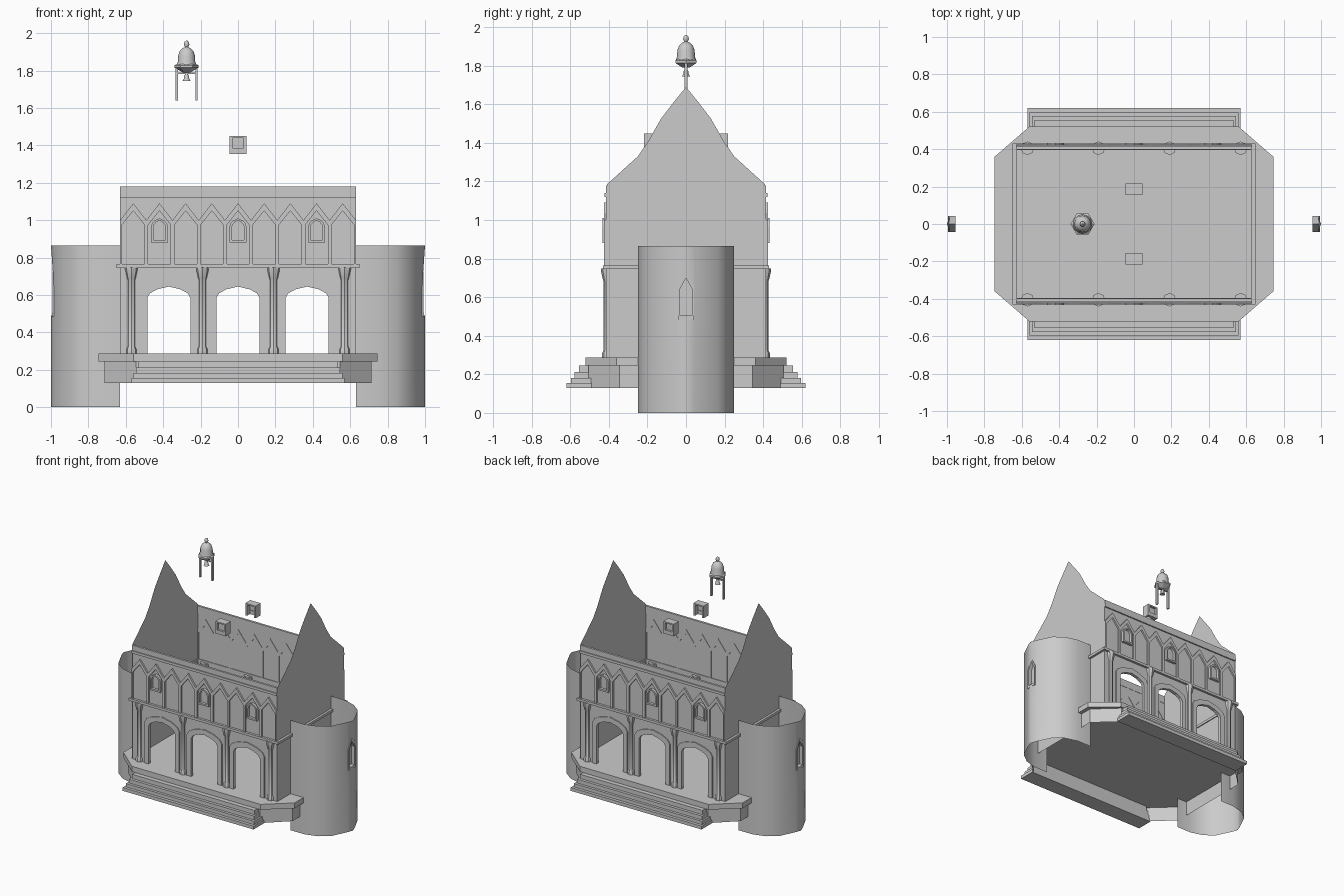
import bpy, bmesh, math

if "Cube" in bpy.data.objects:
    bpy.data.objects.remove(bpy.data.objects["Cube"])

def finish(name, bm, smooth=0, recalc=True):
    if recalc:
        bmesh.ops.recalc_face_normals(bm, faces=bm.faces)
    me = bpy.data.meshes.new(name)
    bm.to_mesh(me)
    bm.free()
    ob = bpy.data.objects.new(name, me)
    bpy.context.collection.objects.link(ob)
    if smooth:
        bpy.context.view_layer.objects.active = ob
        ob.select_set(True)
        bpy.ops.object.shade_smooth_by_angle(angle=math.radians(smooth))
        ob.select_set(False)
    return ob

def prism(bm, pts, axis, a, b, caps=True):
    """Extrude a 2D outline along an axis from a to b."""
    put = {'x': lambda u, v, t: (t, u, v), 'y': lambda u, v, t: (u, t, v),
           'z': lambda u, v, t: (u, v, t)}[axis]
    A = [bm.verts.new(put(u, v, a)) for u, v in pts]
    B = [bm.verts.new(put(u, v, b)) for u, v in pts]
    n = len(pts)
    for i in range(n):
        j = (i + 1) % n
        bm.faces.new((A[i], A[j], B[j], B[i]))
    if caps:
        bm.faces.new(A)
        bm.faces.new(B)

def box(bm, x0, x1, y0, y1, z0, z1):
    prism(bm, [(x0, y0), (x1, y0), (x1, y1), (x0, y1)], 'z', z0, z1)

def lathe(bm, prof, cx, cy, n):
    """Revolve (radius, z) points around a vertical line."""
    rings = [[bm.verts.new((cx + r * math.cos(2 * math.pi * i / n),
                            cy + r * math.sin(2 * math.pi * i / n), z)) for i in range(n)]
             for r, z in prof]
    for p, q in zip(rings, rings[1:]):
        for i in range(n):
            j = (i + 1) % n
            bm.faces.new((p[i], p[j], q[j], q[i]))
    bm.faces.new(rings[0])
    bm.faces.new(rings[-1])

def octagon(x, y, cx, cy):
    return [(x, -cy), (x, cy), (cx, y), (-cx, y), (-x, cy), (-x, -cy), (-cx, -y), (cx, -y)]

def arch(c, w, z0, spring, rise):
    """Low arch outline, left foot to right foot."""
    return [(c - w, z0), (c - w, spring), (c - .88 * w, spring + .4 * rise),
            (c - .55 * w, spring + .75 * rise), (c, spring + rise),
            (c + .55 * w, spring + .75 * rise), (c + .88 * w, spring + .4 * rise),
            (c + w, spring), (c + w, z0)]

def point_arch(c, w, z0, spring, top):
    return [(c - w, z0), (c - w, spring), (c, top), (c + w, spring), (c + w, z0)]

# Floor slab and hollow skirt below it
bm = bmesh.new()
prism(bm, octagon(.745, .52, .56, .36), 'z', .245, .287)
finish("floor_slab", bm)
bm = bmesh.new()
prism(bm, octagon(.715, .505, .545, .345), 'z', .13, .245, caps=False)
finish("base_skirt", bm)

# Facades, front and back
centres = (-.37, 0, .37)
for s, side in ((-1, "front"), (1, "back")):
    # wall sheet with three arched openings
    bm = bmesh.new()
    outline = [(-.63, .287)]
    for c in centres:
        outline += arch(c, .115, .287, .585, .06)
    outline += [(.63, .287), (.63, 1.17), (-.63, 1.17)]
    prism(bm, outline, 'y', s * .4, s * .412)
    finish(side + "_wall", bm)

    # mouldings around the openings
    bm = bmesh.new()
    for c in centres:
        prism(bm, arch(c, .152, .287, .61, .075) + arch(c, .115, .287, .585, .06)[::-1],
              'y', s * .395, s * .42)
    finish(side + "_arch_mouldings", bm)

    # columns with bases and flared capitals
    bm = bmesh.new()
    for x in (-.57, -.19, .19, .57):
        lathe(bm, [(.03, .287), (.03, .31), (.022, .325), (.022, .68), (.026, .69),
                   (.036, .735), (.036, .75)], x, s * .405, 8)
    finish(side + "_columns", bm, 30)

    # row of nine pointed blind arches
    bm = bmesh.new()
    for i in range(9):
        c = (i - 4) * .14
        prism(bm, point_arch(c, .07, .765, 1.0, 1.09) +
              point_arch(c, .06, .765, .975, 1.05)[::-1], 'y', s * .397, s * .425)
    finish(side + "_blind_arches", bm)

    # small upper windows
    bm = bmesh.new()
    for c in (-.42, 0, .42):
        prism(bm, arch(c, .045, .885, .965, .045) + arch(c, .033, .885, .96, .038)[::-1],
              'y', s * .405, s * .432)
        box(bm, c - .045, c + .045, s * .405, s * .432, .88, .893)
    finish(side + "_upper_windows", bm)

    # horizontal mouldings
    bm = bmesh.new()
    box(bm, -.65, .65, s * .395, s * .43, .745, .765)
    box(bm, -.63, .63, s * .398, s * .422, 1.12, 1.14)
    box(bm, -.63, .63, s * .398, s * .415, 1.14, 1.18)
    finish(side + "_cornices", bm)

    # four steps
    bm = bmesh.new()
    for x, y, z0, z1 in ((.57, .62, .13, .156), (.558, .597, .156, .182),
                         (.545, .577, .182, .212), (.532, .555, .212, .245)):
        box(bm, -x, x, s * .49, s * y, z0, z1)
    finish(side + "_steps", bm)

    # dormer: side walls, lid and recessed window, open to the inside
    bm = bmesh.new()
    box(bm, -.045, -.03, s * .155, s * .217, 1.355, 1.45)
    box(bm, .03, .045, s * .155, s * .217, 1.355, 1.45)
    box(bm, -.03, .03, s * .155, s * .217, 1.44, 1.45)
    box(bm, -.03, .03, s * .19, s * .217, 1.355, 1.385)
    box(bm, -.03, .03, s * .195, s * .2, 1.385, 1.44)
    finish(side + "_dormer", bm)

# Ends: gable sheet, band, half-round tower with a pointed window
half = [(.415, .287), (.415, 1.15), (.41, 1.185), (.25, 1.33), (.195, 1.41),
        (.13, 1.525), (.065, 1.61)]
for s, side in ((-1, "left"), (1, "right")):
    bm = bmesh.new()
    pts = half + [(0, 1.69)] + [(-y, z) for y, z in half[::-1]]
    bm.faces.new([bm.verts.new((s * .632, y, z)) for y, z in pts])
    finish(side + "_gable", bm)

    bm = bmesh.new()
    box(bm, s * .625, s * .65, -.43, .43, .745, .765)
    finish(side + "_gable_band", bm)

    # tower shell in vertical strips, with a notch in the middle strip
    bm = bmesh.new()
    plan = [(.63, .25), (.75, .25), (.85, .222), (.925, .165), (.985, .042)]
    for k in (-1, 1):
        for (x0, y0), (x1, y1) in zip(plan, plan[1:]):
            bm.faces.new([bm.verts.new((s * x, k * y, z)) for x, y, z in
                          ((x0, y0, 0), (x1, y1, 0), (x1, y1, .865), (x0, y0, .865))])
        # half of the centre strip: below and above the window
        for strip in (((.985, .042, 0), (1, 0, 0), (1, 0, .49), (.985, .042, .49)),
                      ((.985, .042, .65), (.99, 0, .725), (1, 0, .865), (.985, .042, .865))):
            bm.faces.new([bm.verts.new((s * x, k * y, z)) for x, y, z in strip])
    bmesh.ops.remove_doubles(bm, verts=bm.verts, dist=.0005)
    finish(side + "_tower", bm, 40)

    # window surround and recessed pane
    bm = bmesh.new()
    prism(bm, point_arch(0, .042, .49, .65, .725) + point_arch(0, .03, .49, .645, .7)[::-1],
          'x', s * .955, s * .992)
    box(bm, s * .955, s * .995, -.042, .042, .485, .505)
    prism(bm, point_arch(0, .032, .49, .645, .7), 'x', s * .955, s * .965)
    finish(side + "_tower_window", bm)

# Bell turret
X = -.275
bm = bmesh.new()
for x in (X - .053, X + .053):
    box(bm, x - .006, x + .006, -.008, .008, 1.64, 1.82)
box(bm, X - .055, X + .055, -.006, .006, 1.782, 1.79)
finish("turret_frame", bm)
bm = bmesh.new()
lathe(bm, [(.02, 1.79), (.064, 1.815), (.064, 1.828), (.05, 1.836)], X, 0, 6)
finish("turret_rim", bm)
bm = bmesh.new()
lathe(bm, [(.052, 1.83), (.046, 1.85), (.045, 1.88), (.036, 1.905), (.02, 1.92),
           (.008, 1.925), (.015, 1.938), (.012, 1.952), (.003, 1.96)], X, 0, 12)
finish("turret_dome", bm, 40)
bm = bmesh.new()
lathe(bm, [(.021, 1.745), (.014, 1.758), (.013, 1.772), (.005, 1.783)], X, 0, 10)
finish("bell", bm, 40)
